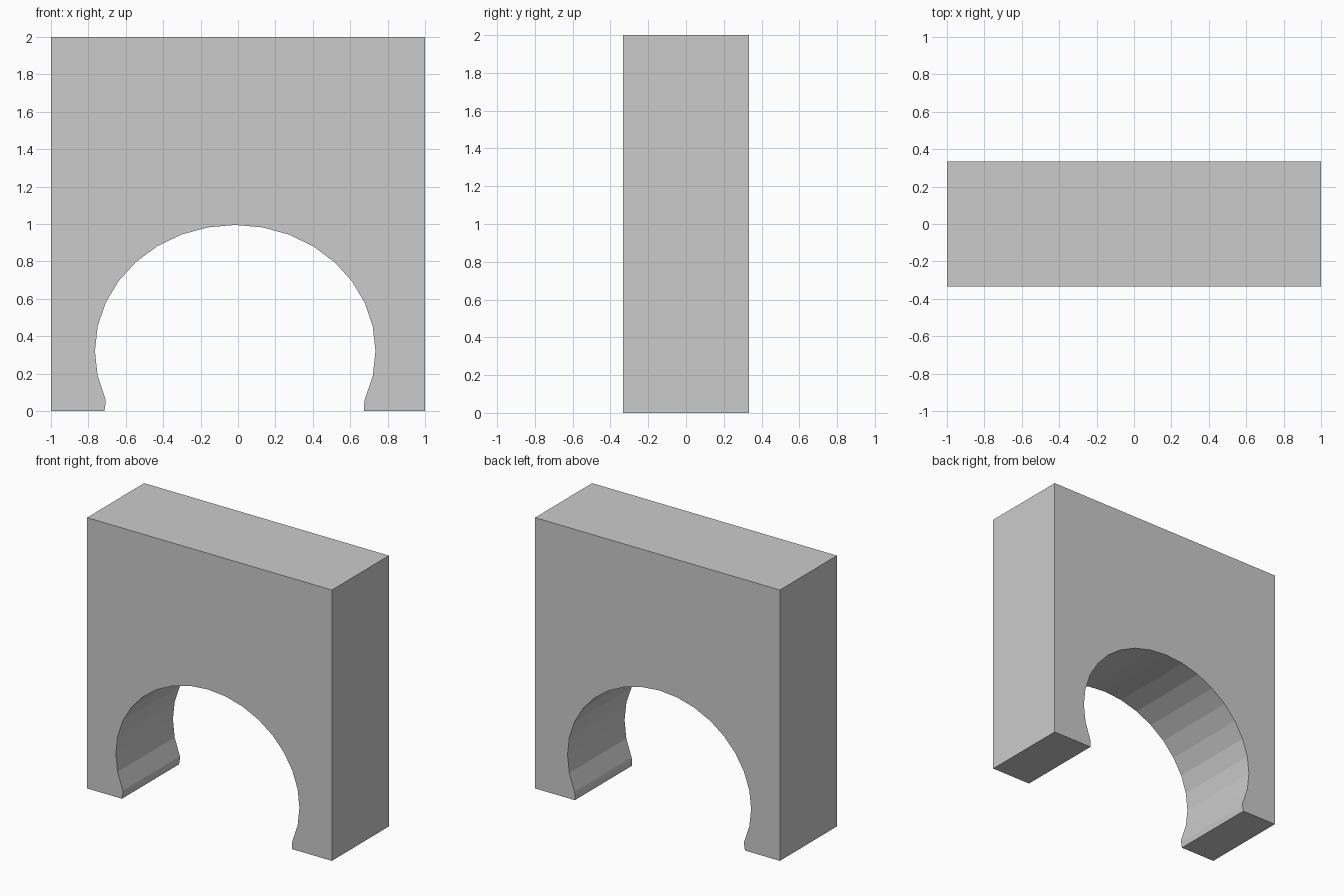
import bpy, bmesh
from math import sin, cos, radians

if "Cube" in bpy.data.objects:
    bpy.data.objects.remove(bpy.data.objects["Cube"])

HALF_DEPTH = 0.333
CX, CZ, RX, RZ = -0.015, 0.32, 0.75, 0.675  # elliptical opening

# Arch opening from the right foot over the top to the left foot (32-sided ellipse)
arch = [(CX + RX * cos(radians(a * 11.25)), CZ + RZ * sin(radians(a * 11.25)))
        for a in range(-2, 19)]
profile = [(-1, 0), (-1, 2), (1, 2), (1, 0), (0.675, 0), (0.674, 0.04)] + arch \
    + [(-0.708, 0.04), (-0.715, 0)]

# Wall block: extrude the front outline through the depth
bm = bmesh.new()
face = bm.faces.new([bm.verts.new((x, -HALF_DEPTH, z)) for x, z in profile])
result = bmesh.ops.extrude_face_region(bm, geom=[face], use_keep_orig=True)
verts = [g for g in result["geom"] if isinstance(g, bmesh.types.BMVert)]
bmesh.ops.translate(bm, verts=verts, vec=(0, 2 * HALF_DEPTH, 0))
bmesh.ops.recalc_face_normals(bm, faces=bm.faces[:])

mesh = bpy.data.meshes.new("arch_wall")
bm.to_mesh(mesh)
bm.free()
bpy.context.collection.objects.link(bpy.data.objects.new("arch_wall", mesh))
